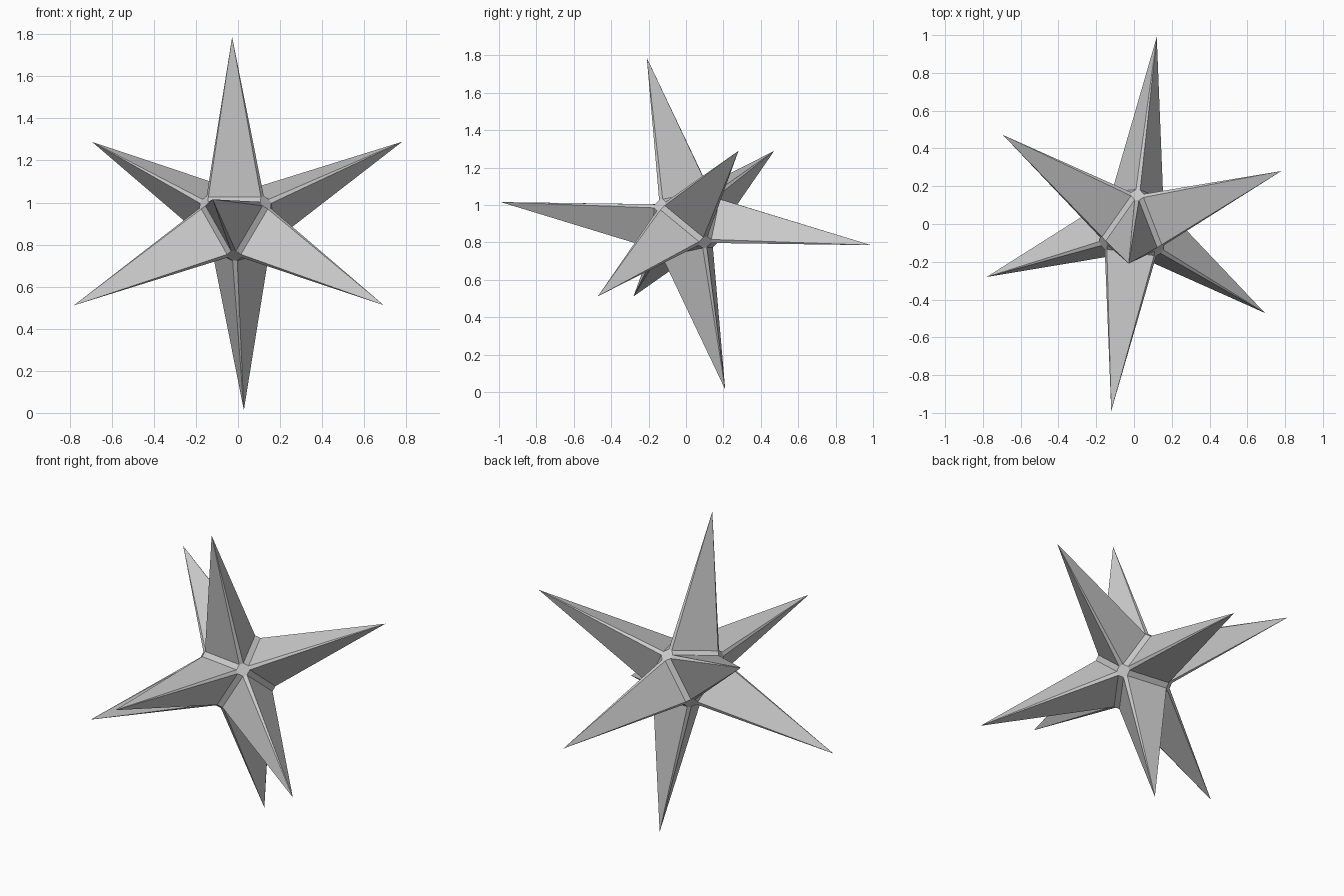
import bpy
import bmesh
from itertools import permutations, product
from mathutils import Vector

if "Cube" in bpy.data.objects:
    bpy.data.objects.remove(bpy.data.objects["Cube"])

CENTRE = Vector((0, 0, 0.9))
# Three slanted axes through the corners of the octahedral core
AXES = (Vector((0.33, -0.35, 0.25)),
        Vector((-0.405, -0.255, 0.25)),
        Vector((-0.045, -0.385, -0.385)))
# Core corner: distance along one axis, then the two bevel widths
CORNER = (0.4, 0.06, 0.03)

# Bevelled core: every permutation and sign of the corner
bm = bmesh.new()
for weights in permutations(CORNER):
    for signs in product((1, -1), repeat=3):
        point = Vector()
        for axis, weight, sign in zip(AXES, weights, signs):
            point += axis * weight * sign
        bm.verts.new(point)
bmesh.ops.convex_hull(bm, input=bm.verts[:])
bmesh.ops.dissolve_limit(bm, angle_limit=0.01, verts=bm.verts[:], edges=bm.edges[:])

# Spikes: raise each six-sided face to a point
bases = [f for f in bm.faces if len(f.verts) == 6]
tips = bmesh.ops.poke(bm, faces=bases)["verts"]
for tip in tips:
    tip.co *= 3 / sum(CORNER)

bmesh.ops.translate(bm, verts=bm.verts[:], vec=CENTRE)
bmesh.ops.recalc_face_normals(bm, faces=bm.faces[:])
mesh = bpy.data.meshes.new("spiked_star")
bm.to_mesh(mesh)
bm.free()

# Plain grey
grey = bpy.data.materials.new("light_grey")
grey.use_nodes = True
colour = (0.6, 0.6, 0.6, 1)
grey.diffuse_color = colour
grey.node_tree.nodes["Principled BSDF"].inputs["Base Color"].default_value = colour
mesh.materials.append(grey)

star = bpy.data.objects.new("spiked_star", mesh)
bpy.context.collection.objects.link(star)
